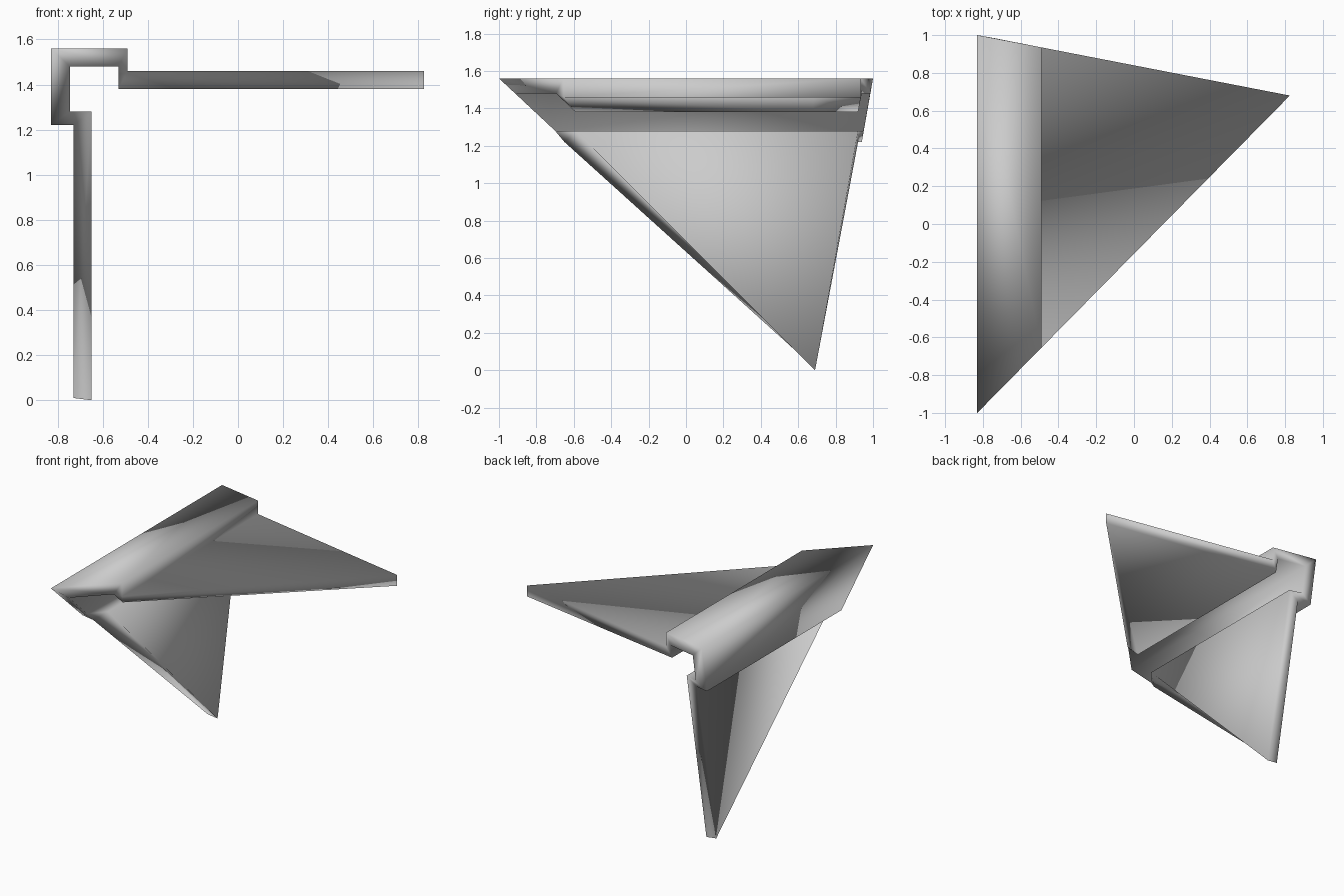
import bpy, bmesh

cube = bpy.data.objects.get("Cube")
if cube:
    bpy.data.objects.remove(cube)

# Plain grey paper
paper = bpy.data.materials.new("paper_grey")
paper.use_nodes = True
grey = (0.6, 0.6, 0.6, 1)
paper.diffuse_color = grey
paper.node_tree.nodes["Principled BSDF"].inputs["Base Color"].default_value = grey

# Fold stations from the wing tip over the ridge to the fin tip:
# (x, z, front y, back y) on the outer and the inner skin
outer = [
    (0.825, 1.46, 0.68, 0.68),
    (-0.49, 1.46, -0.655, 0.935),
    (-0.49, 1.56, -0.655, 0.935),
    (-0.83, 1.56, -1.0, 1.0),
    (-0.83, 1.22, -0.63, 0.94),
    (-0.73, 1.22, -0.65, 0.92),
    (-0.73, 0.01, 0.69, 0.69),
]
inner = [
    (0.825, 1.38, 0.68, 0.68),
    (-0.53, 1.38, -0.59, 0.92),
    (-0.53, 1.48, -0.695, 0.94),
    (-0.745, 1.48, -0.914, 0.985),
    (-0.745, 1.28, -0.70, 0.95),
    (-0.65, 1.28, -0.59, 0.92),
    (-0.65, 0.0, 0.69, 0.69),
]

# Each station is a four-cornered ring; joined rings make the folded sheet
bm = bmesh.new()
rings = []
for (ox, oz, of, ob), (ix, iz, inf, inb) in zip(outer, inner):
    corners = [(ox, of, oz), (ox, ob, oz), (ix, inb, iz), (ix, inf, iz)]
    rings.append([bm.verts.new(c) for c in corners])
for r, s in zip(rings, rings[1:]):
    for i in range(4):
        j = (i + 1) % 4
        bm.faces.new((r[i], r[j], s[j], s[i]))

# Close the wing and fin tips to a single sharp edge
bmesh.ops.remove_doubles(bm, verts=bm.verts[:], dist=0.001)
bmesh.ops.recalc_face_normals(bm, faces=bm.faces[:])
for f in bm.faces:
    f.smooth = True

mesh = bpy.data.meshes.new("folded_paper_sheet")
bm.to_mesh(mesh)
bm.free()
mesh.materials.append(paper)
sheet = bpy.data.objects.new("folded_paper_sheet", mesh)
bpy.context.collection.objects.link(sheet)
